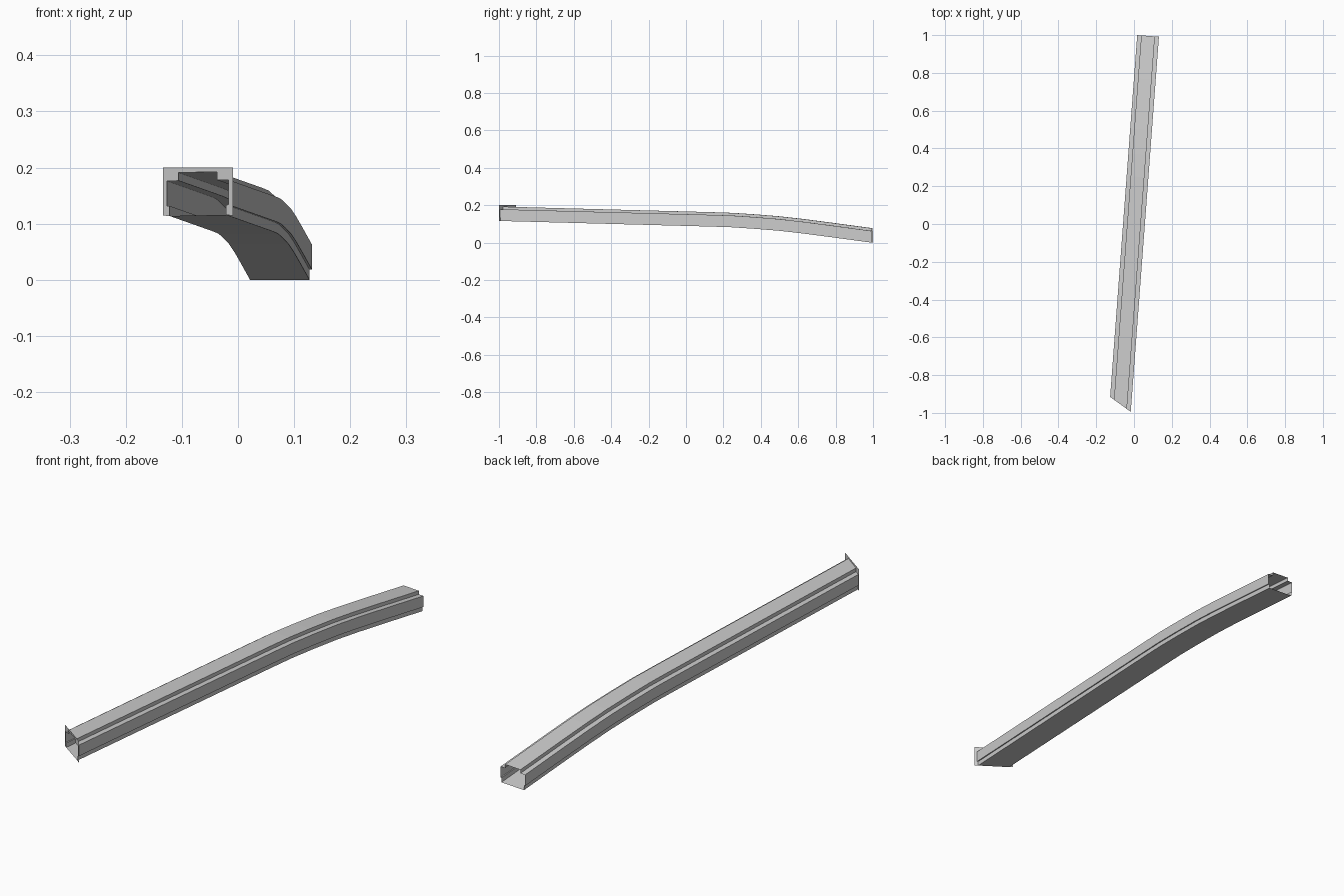
import bpy, bmesh

if "Cube" in bpy.data.objects:
    bpy.data.objects.remove(bpy.data.objects["Cube"])

grey = bpy.data.materials.new("plain grey")
grey.diffuse_color = (0.6, 0.6, 0.6, 1)
grey.use_nodes = True
grey.node_tree.nodes["Principled BSDF"].inputs["Base Color"].default_value = grey.diffuse_color

SLOPE = 0.075            # sideways drift of the beam per unit of y
Y_BACK, X_BACK = 0.9957, 0.0745

# Right half of the stepped cross-section (offset, height), mirrored to the left
half = [(0.053, 0), (0.053, 0.018), (0.0575, 0.018), (0.0575, 0.0625),
        (0.036, 0.0625), (0.036, 0.077)]
profile = half + [(-u, h) for u, h in reversed(half)]

# Height of the underside along y: straight, then bending down
path = [(-1, 0.116), (0.13, 0.086), (0.25, 0.082), (0.37, 0.074), (0.5, 0.0635),
        (0.62, 0.050), (0.77, 0.0305), (Y_BACK, 0)]


def make(name, build):
    mesh = bpy.data.meshes.new(name)
    bm = bmesh.new()
    build(bm)
    bm.to_mesh(mesh)
    bm.free()
    mesh.materials.append(grey)
    ob = bpy.data.objects.new(name, mesh)
    bpy.context.collection.objects.link(ob)


def plate_y(x):
    # slanted plane of the front cut
    return -1 - 0.72 * (x + 0.009)


def front_point(u, h):
    a = X_BACK + u - SLOPE * Y_BACK
    y = (-1 - 0.72 * (a + 0.009)) / (1 + 0.72 * SLOPE)
    (y0, z0), (y1, z1) = path[:2]
    return a + SLOPE * y, y, z0 + (z1 - z0) * (y - y0) / (y1 - y0) + h


front = [front_point(u, h) for u, h in profile]


# Hollow beam, open at both ends
def beam(bm):
    rings = [[bm.verts.new(p) for p in front]]
    for y, z in path[1:]:
        x = X_BACK + SLOPE * (y - Y_BACK)
        rings.append([bm.verts.new((x + u, y - SLOPE * u, z + h)) for u, h in profile])
    n = len(profile)
    for r, s in zip(rings, rings[1:]):
        for i in range(n):
            j = (i + 1) % n
            bm.faces.new((r[i], r[j], s[j], s[i]))


# Thin slanted plate around the front opening
def plate(bm):
    corners = [(-0.134, 0.1145), (-0.134, 0.2), (-0.009, 0.2), (-0.009, 0.1145)]
    outer = [(x, plate_y(x), z) for x, z in corners]
    face = bm.faces.new([bm.verts.new(p) for p in outer + front])
    face.normal_update()
    if face.normal.y > 0:
        face.normal_flip()


make("hollow_beam", beam)
make("front_end_plate", plate)
